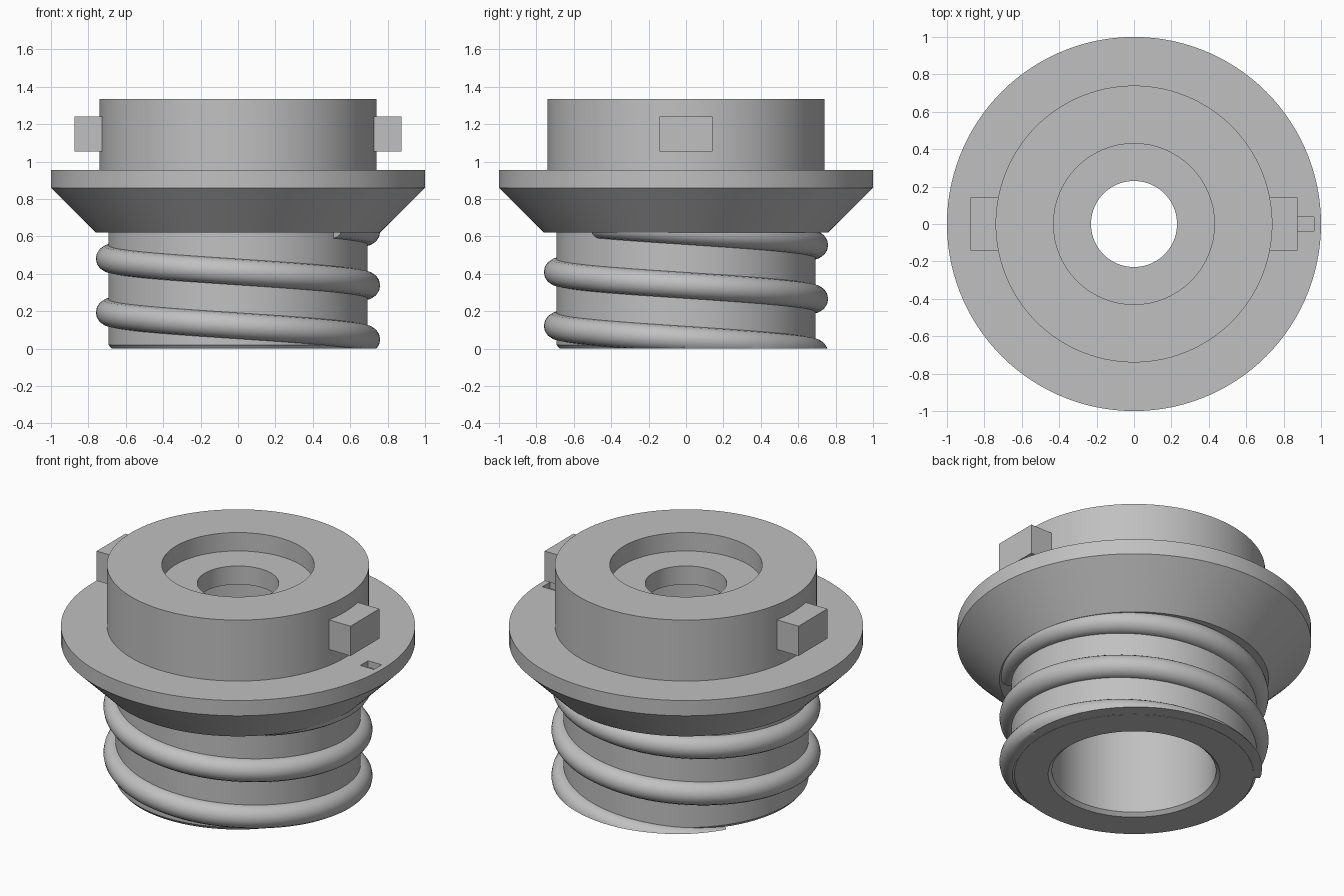
import bpy, bmesh
from math import sin, cos, pi, tau

cube = bpy.data.objects.get("Cube")
if cube:
    bpy.data.objects.remove(cube, do_unlink=True)

SIDES = 120
grey = bpy.data.materials.new("plain grey")
grey.use_nodes = True
GREY = (0.53, 0.53, 0.53, 1)
grey.diffuse_color = GREY
grey.node_tree.nodes["Principled BSDF"].inputs["Base Color"].default_value = GREY


def make_object(name, bm):
    bmesh.ops.recalc_face_normals(bm, faces=bm.faces[:])
    mesh = bpy.data.meshes.new(name)
    bm.to_mesh(mesh)
    bm.free()
    mesh.materials.append(grey)
    obj = bpy.data.objects.new(name, mesh)
    bpy.context.collection.objects.link(obj)
    return obj


def make_box(name, low, high):
    bm = bmesh.new()
    bmesh.ops.create_cube(bm, size=1)
    for v in bm.verts:
        v.co = [(a + b) / 2 + c * (b - a) for a, b, c in zip(low, high, v.co)]
    return make_object(name, bm)


def bridge(bm, ring_a, ring_b):
    n = len(ring_a)
    for i in range(n):
        j = (i + 1) % n
        bm.faces.new((ring_a[i], ring_a[j], ring_b[j], ring_b[i]))


def smooth(obj, angle):
    bpy.ops.object.select_all(action="DESELECT")
    obj.select_set(True)
    bpy.context.view_layer.objects.active = obj
    bpy.ops.object.shade_smooth_by_angle(angle=angle)


# Hollow body: neck, flared flange, collar, stepped top recess and bore
profile = [
    (0.485, 0), (0.675, 0), (0.692, 0.02), (0.692, 0.62), (0.76, 0.62),
    (1, 0.86), (1, 0.955), (0.74, 0.955), (0.74, 1.335), (0.43, 1.335),
    (0.43, 1.22), (0.23, 1.22), (0.23, 1.105), (0.463, 1.105), (0.463, 0.02),
]
bm = bmesh.new()
rings = []
for r, z in profile:
    rings.append([bm.verts.new((r * cos(tau * i / SIDES), r * sin(tau * i / SIDES), z))
                  for i in range(SIDES)])
for a, b in zip(rings, rings[1:] + rings[:1]):
    bridge(bm, a, b)
body = make_object("body", bm)

# Small marker slot sunk into the flange
cutter = make_box("slot_cutter", (0.87, -0.038, 0.915), (0.963, 0.038, 1))
cutter.hide_render = True
cut = body.modifiers.new("slot", "BOOLEAN")
cut.operation = "DIFFERENCE"
cut.solver = "EXACT"
cut.object = cutter
bpy.context.view_layer.objects.active = body
bpy.ops.object.modifier_apply(modifier=cut.name)
bpy.data.objects.remove(cutter, do_unlink=True)
smooth(body, pi / 9)

# Locking tabs on both sides of the collar
for side, name in ((1, "left_tab"), (-1, "right_tab")):
    xs = sorted((side * 0.7, side * 0.875))
    make_box(name, (xs[0], -0.142, 1.055), (xs[1], 0.142, 1.24))

# Left-handed round thread, trimmed flush with the base
PITCH, BEAD, CORE, POINTS = 0.288, 0.07, 0.69, 16
bottom, top = -0.065, 0.66
steps = int((top - bottom) / PITCH * SIDES)
bm = bmesh.new()
sections = []
for s in range(steps + 1):
    z = bottom + (top - bottom) * s / steps
    turn = -tau * (z - 0.05) / PITCH
    ring = []
    for k in range(POINTS):
        a = tau * k / POINTS
        r = CORE + BEAD * cos(a)
        ring.append(bm.verts.new((r * cos(turn), r * sin(turn), z + BEAD * sin(a))))
    sections.append(ring)
for a, b in zip(sections, sections[1:]):
    bridge(bm, a, b)
bm.faces.new(sections[0])
bm.faces.new(sections[-1])
cut_result = bmesh.ops.bisect_plane(
    bm, geom=bm.verts[:] + bm.edges[:] + bm.faces[:],
    plane_co=(0, 0, 0.001), plane_no=(0, 0, 1), clear_inner=True)
rim = [e for e in cut_result["geom_cut"] if isinstance(e, bmesh.types.BMEdge)]
bmesh.ops.triangle_fill(bm, edges=rim, use_beauty=True)
thread = make_object("screw_thread", bm)
smooth(thread, pi / 5)
